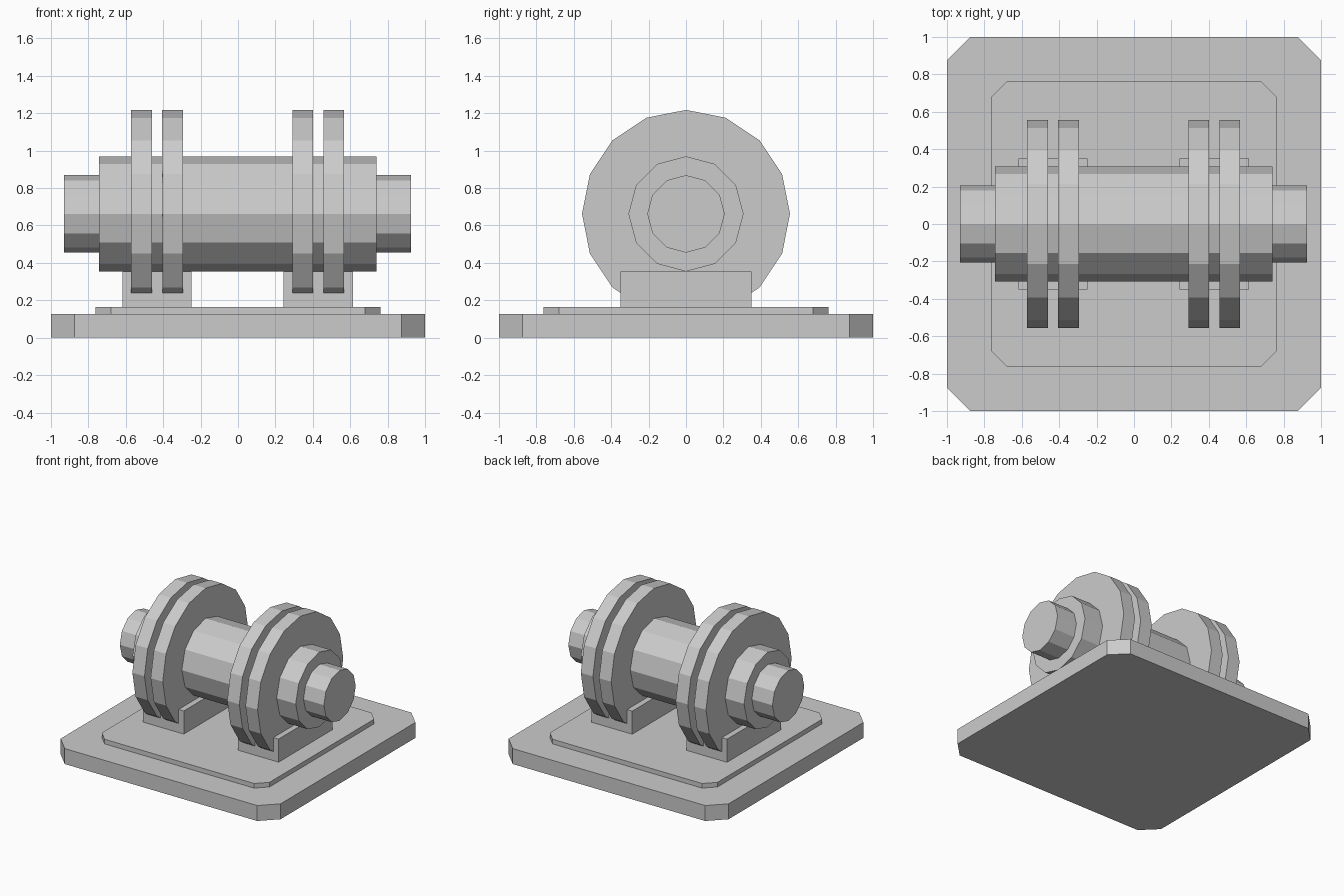
import bpy, bmesh, math
from mathutils import Matrix

cube = bpy.data.objects.get("Cube")
if cube:
    bpy.data.objects.remove(cube, do_unlink=True)

GREY = (0.6, 0.6, 0.6, 1.0)
metal = bpy.data.materials.new("plain grey")
metal.use_nodes = True
metal.diffuse_color = GREY
metal.node_tree.nodes["Principled BSDF"].inputs["Base Color"].default_value = GREY

AXIS_Z = 0.662


def finish(name, bm):
    bmesh.ops.recalc_face_normals(bm, faces=bm.faces)
    mesh = bpy.data.meshes.new(name)
    bm.to_mesh(mesh)
    bm.free()
    mesh.materials.append(metal)
    obj = bpy.data.objects.new(name, mesh)
    bpy.context.collection.objects.link(obj)
    return obj


def slab(name, half, cut, z0, z1):
    """Square plate with chamfered corners."""
    a, b = half, half - cut
    outline = [(a, -b), (a, b), (b, a), (-b, a), (-a, b), (-a, -b), (-b, -a), (b, -a)]
    bm = bmesh.new()
    face = bm.faces.new([bm.verts.new((x, y, z0)) for x, y in outline])
    top = bmesh.ops.extrude_face_region(bm, geom=[face])["geom"]
    verts = [v for v in top if isinstance(v, bmesh.types.BMVert)]
    bmesh.ops.translate(bm, verts=verts, vec=(0, 0, z1 - z0))
    return finish(name, bm)


def roller(name, x0, x1, radius, sides):
    """Faceted cylinder lying along x, with a vertex at the top."""
    bm = bmesh.new()
    bmesh.ops.create_cone(bm, cap_ends=True, segments=sides, radius1=radius,
                          radius2=radius, depth=x1 - x0)
    # Put the first vertex straight up before laying the cylinder along x
    angle = max(math.atan2(v.co.y, v.co.x) for v in bm.verts)
    bm.transform(Matrix.Rotation(-angle, 4, "Z"))
    bm.transform(Matrix.Rotation(math.pi / 2, 4, "Y"))
    bm.transform(Matrix.Translation(((x0 + x1) / 2, 0, AXIS_Z)))
    return finish(name, bm)


def block(name, x0, x1, half_y, z0, z1):
    bm = bmesh.new()
    bmesh.ops.create_cube(bm, size=1)
    bm.transform(Matrix.Translation(((x0 + x1) / 2, 0, (z0 + z1) / 2))
                 @ Matrix.Diagonal((x1 - x0, 2 * half_y, z1 - z0, 1)))
    return finish(name, bm)


# Stepped base
slab("base_plate", 1.0, 0.125, 0, 0.127)
slab("raised_plate", 0.762, 0.082, 0.127, 0.165)

# Drum and the axle through it
roller("drum", -0.743, 0.74, 0.308, 12)
roller("axle", -0.93, 0.925, 0.207, 12)

# Support blocks and paired flange discs on each side
for side, mid in (("right", -0.433), ("left", 0.429)):
    block(side + "_support", mid - 0.185, mid + 0.185, 0.35, 0.165, 0.355)
    for place, offset in (("a", -0.083), ("b", 0.083)):
        x = mid + offset
        roller(f"{side}_flange_{place}", x - 0.055, x + 0.055, 0.556, 16)
